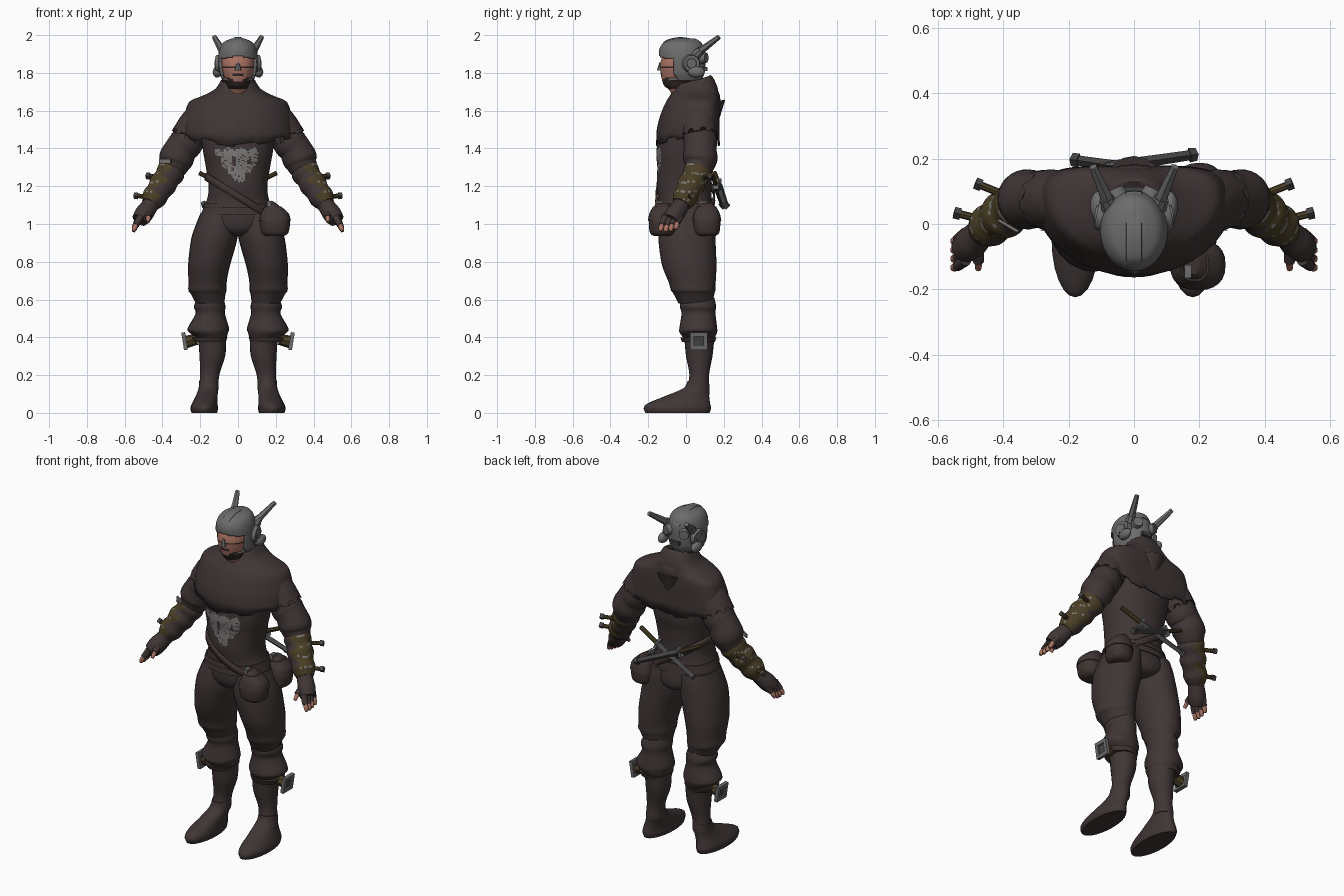
import bpy, bmesh, math, random
from mathutils import Vector, Matrix

random.seed(4)
if "Cube" in bpy.data.objects:
    bpy.data.objects.remove(bpy.data.objects["Cube"])


def material(name, *rgb):
    m = bpy.data.materials.new(name)
    m.use_nodes = True
    m.diffuse_color = (*rgb, 1)
    m.node_tree.nodes["Principled BSDF"].inputs["Base Color"].default_value = (*rgb, 1)
    return m


CLOTH = material("dark brown cloth", .051, .036, .036)
STEEL = material("helmet grey", .15, .15, .15)
OLIVE = material("olive leather", .07, .05, .019)
SKIN = material("skin", .40, .17, .125)
PAINT = material("worn pale paint", .19, .185, .18)
IRON = material("dark iron", .06, .06, .06)
BEARD = material("beard", .03, .02, .018)
POUCH = material("pouch leather", .05, .034, .03)


def finish(name, bm, mats, mirror=False, rule=None, thick=0):
    bmesh.ops.recalc_face_normals(bm, faces=bm.faces)
    if rule:
        gone = []
        for f in bm.faces:
            i = rule(f.calc_center_median(), f.normal)
            if i < 0:
                gone.append(f)
            else:
                f.material_index = i
        bmesh.ops.delete(bm, geom=gone, context='FACES')
    me = bpy.data.meshes.new(name)
    bm.to_mesh(me)
    bm.free()
    for m in mats:
        me.materials.append(m)
    me.shade_smooth()
    me.set_sharp_from_angle(angle=math.radians(40))
    ob = bpy.data.objects.new(name, me)
    bpy.context.collection.objects.link(ob)
    if thick:
        ob.modifiers.new("thickness", 'SOLIDIFY').thickness = thick
    if mirror:
        ob.modifiers.new("mirror", 'MIRROR').use_mirror_merge = False
    return ob


def spline(st, sub):
    """Smooth in-between stations through the given ones."""
    pts = [Vector(s) for s in st]
    out = []
    for i in range(len(pts) - 1):
        a, b, c, d = pts[max(i - 1, 0)], pts[i], pts[i + 1], pts[min(i + 2, len(pts) - 1)]
        for k in range(sub):
            t = k / sub
            out.append(b + (c - a) * (t / 2) + (a * 2 - b * 5 + c * 4 - d) * (t * t / 2)
                       + (b * 3 - a - c * 3 + d) * (t ** 3 / 2))
    return out + [pts[-1]]


def loft(name, st, mats, n=24, sub=4, p=2.0, follow=False, shape=None, caps=True, **kw):
    """Skin elliptical rings (x, y, z, rx, ry), level or square to the path."""
    bm, rings = bmesh.new(), []
    st = spline(st, sub)
    for i, s in enumerate(st):
        mid = Vector(s[:3])
        q = Matrix.Identity(3)
        if follow:
            way = Vector(st[min(i + 1, len(st) - 1)][:3]) - Vector(st[max(i - 1, 0)][:3])
            q = way.to_track_quat('Z', 'Y').to_matrix()
        ring = []
        for j in range(n):
            a = math.tau * j / n
            c, d = math.cos(a), math.sin(a)
            e = Vector((s[3] * math.copysign(abs(c) ** (2 / p), c),
                        s[4] * math.copysign(abs(d) ** (2 / p), d), 0))
            v = mid + q @ e
            ring.append(bm.verts.new(shape(v, a, i / (len(st) - 1)) if shape else v))
        rings.append(ring)
    for r, u in zip(rings, rings[1:]):
        for j in range(n):
            bm.faces.new((r[j], r[(j + 1) % n], u[(j + 1) % n], u[j]))
    if caps:
        bm.faces.new(rings[0])
        bm.faces.new(rings[-1])
    return finish(name, bm, mats, **kw)


def tube(name, st, mat, **kw):
    return loft(name, [(*s, s[3]) for s in st], [mat], follow=True, **kw)


def ball(name, loc, size, mat, **kw):
    bm = bmesh.new()
    bmesh.ops.create_uvsphere(bm, u_segments=20, v_segments=12, radius=1,
                              matrix=Matrix.Translation(loc) @ Matrix.Diagonal((*size, 1)))
    return finish(name, bm, [mat], **kw)


def box(name, loc, size, mat, turn=0, axis='Z', **kw):
    bm = bmesh.new()
    bmesh.ops.create_cube(bm, size=1, matrix=Matrix.Translation(loc) @ Matrix.Rotation(turn, 4, axis)
                          @ Matrix.Diagonal((*size, 1)))
    return finish(name, bm, [mat], **kw)


def rod(name, a, b, r1, r2, mat, sides=12, **kw):
    bm = bmesh.new()
    a, b = Vector(a), Vector(b)
    m = Matrix.Translation((a + b) / 2) @ (b - a).to_track_quat('Z', 'Y').to_matrix().to_4x4()
    bmesh.ops.create_cone(bm, cap_ends=True, segments=sides, radius1=r1, radius2=r2,
                          depth=(b - a).length, matrix=m)
    return finish(name, bm, [mat], **kw)


# Tunic with worn, blotchy pale paint on the chest
def chest_patch(c, n):
    wave = .008 * math.sin(c.x * 90) + .006 * math.sin(c.z * 150)
    band = -.12 < c.x < .105 and 1.362 + wave < c.z < 1.392 + wave
    blots = any(math.hypot((c.x - x) / w, (c.z - z) / h) < 1 + wave * 20 for x, z, w, h in (
        (-.06, 1.33, .035, .035), (.02, 1.335, .04, .04), (.045, 1.295, .03, .03),
        (-.015, 1.285, .035, .025), (.005, 1.25, .04, .025), (.085, 1.345, .018, .03)))
    return int(c.y < -.07 and (band or blots) and random.random() > .12)


loft("tunic", [(0, 0, 1.05, .195, .152), (0, 0, 1.09, .182, .148), (0, -.005, 1.13, .164, .142),
               (0, -.01, 1.2, .155, .145), (0, -.005, 1.3, .17, .147),
               (0, 0, 1.38, .184, .157), (0, .01, 1.5, .2, .15)],
     [CLOTH, PAINT], n=128, sub=14, p=2.2, rule=chest_patch)


# Shoulder mantle with a ragged stepped hem, and its raised collar
def drape(v, a, t):
    v = v.copy()
    v.y += .06 * (v.x / .3) ** 2
    if t == 0:
        v.z -= .05 * (1 - abs(math.cos(a))) + .016 * (int(a * 3) % 2)
    if t > .6:
        v.z += (t - .6) * .09 * math.sin(a)
    return v


def ragged_cap(v, a, t):
    return v + Vector((.012, 0, -.018)) * (int(a * 3) % 2) if t == 1 else v


loft("mantle", [(0, .01, 1.472, .3, .168), (0, .014, 1.53, .296, .163), (0, .025, 1.6, .278, .152),
                (0, .035, 1.65, .254, .139), (0, .043, 1.68, .185, .128), (0, .05, 1.715, .12, .116),
                (0, .046, 1.762, .086, .09), (0, .04, 1.742, .066, .07)],
     [CLOTH], n=96, p=2.3, shape=drape, caps=False, thick=.01)
tube("shoulder_capes", [(.17, .06, 1.59, .07), (.2, .065, 1.56, .084), (.228, .07, 1.52, .09),
                        (.255, .073, 1.47, .094)], CLOTH, n=60, shape=ragged_cap, mirror=True)
ball("hood_fold", (0, .1, 1.66), (.13, .082, .085), CLOTH)
rod("hood_point", (0, .12, 1.64), (0, .15, 1.5), .09, .01, CLOTH, sides=16)
rod("neck_opening", (0, -.035, 1.735), (0, -.085, 1.665), .03, .003, SKIN)

# Trousers, boots and feet
loft("trouser_seat", [(0, .015, .935, .05, .09), (0, .012, .955, .12, .13), (0, .006, 1.0, .19, .146),
                      (0, 0, 1.08, .184, .142)], [CLOTH], n=40)
loft("trouser_legs", [(.1, .01, 1.06, .097, .135), (.112, .008, 1.0, .11, .146),
                      (.126, .005, .92, .122, .151), (.15, .015, .8, .113, .146), (.158, .024, .74, .106, .136),
                      (.161, .033, .69, .101, .124), (.162, .038, .65, .101, .118), (.158, .042, .63, .092, .108),
                      (.148, .05, .58, .075, .09)], [CLOTH], mirror=True)
loft("boot_tops", [(.145, .06, .61, .066, .09), (.15, .063, .565, .084, .096), (.147, .066, .525, .078, .09),
                   (.157, .065, .45, .109, .1), (.155, .065, .425, .102, .099),
                   (.138, .07, .385, .076, .08), (.136, .07, .3, .068, .07), (.15, .07, .2, .051, .052),
                   (.156, .062, .12, .052, .062)], [CLOTH], mirror=True)
loft("feet", [(.178, -.045, 0, .068, .17), (.179, -.046, .025, .073, .178), (.176, -.038, .05, .068, .166),
              (.166, .005, .088, .058, .118), (.157, .055, .13, .052, .07), (.155, .065, .17, .05, .056)],
     [CLOTH], mirror=True)
loft("boot_straps", [(.15, .066, .375, .085, .087), (.152, .066, .4, .096, .096)], [POUCH], sub=1, mirror=True)
rod("knee_pegs", (.22, .066, .39), (.275, .068, .375), .03, .033, OLIVE, sides=8, mirror=True)
box("buckle_plate", (.278, .068, .378), (.012, .06, .06), IRON, turn=.15, axis='Y', mirror=True)
for k in (-1, 1):
    box("buckle_bar", (.283 + k * .006, .068, .38 + k * .036), (.02, .09, .021), STEEL, .15, 'Y', mirror=True)
    box("buckle_post", (.283, .068 + k * .035, .38), (.02, .021, .09), STEEL, .15, 'Y', mirror=True)

# Sleeves, gauntlets and hands
tube("sleeves", [(.19, .06, 1.56, .07), (.232, .07, 1.5, .082), (.275, .075, 1.43, .09), (.3, .075, 1.4, .086),
                 (.328, .075, 1.345, .092), (.342, .07, 1.31, .08), (.36, .06, 1.28, .068)], CLOTH, mirror=True)


# Olive plates on the outer side, scuffed, with cloth wraps inside
def gauntlet_paint(c, n):
    if n.x < -.1 + .3 * math.sin(c.z * 70):
        return 1
    return 2 if n.x > .3 and math.sin(c.z * 130) > .8 and random.random() > .5 else 0


loft("gauntlets", [(x, y, z, r, r) for x, y, z, r in
                   [(.338, .07, 1.3, .064), (.355, .06, 1.275, .076), (.378, .045, 1.24, .068),
                    (.398, .028, 1.21, .074), (.42, .01, 1.175, .063), (.443, -.006, 1.14, .066),
                    (.465, -.025, 1.105, .048)]], [OLIVE, CLOTH, PAINT], n=32, follow=True, mirror=True,
     rule=gauntlet_paint)
box("sleeve_mark", (-.385, -.005, 1.332), (.07, .009, .022), PAINT, turn=-.53)
tube("glove_palms", [(.455, -.02, 1.115, .044), (.475, -.035, 1.085, .046), (.5, -.06, 1.05, .05),
                     (.522, -.08, 1.02, .042)], CLOTH, mirror=True)
for i in range(4):
    y = -.125 + i * .027
    tip = 1.0 - .02 * math.sin(1 + i * .6)
    rod("glove_finger", (.515, y + .015, 1.04), (.54, y - .004, tip + .012), .019, .016, CLOTH, mirror=True)
    tube("fingertip", [(.538, y - .002, tip + .015, .013), (.549, y - .008, tip - .008, .013),
                       (.553, y - .011, tip - .022, .007)], SKIN, n=10, mirror=True)
rod("glove_thumb", (.48, -.06, 1.07), (.475, -.115, 1.035), .022, .017, CLOTH, mirror=True)
rod("thumb_tip", (.475, -.113, 1.036), (.476, -.138, 1.01), .013, .009, SKIN, mirror=True)
for a, b in (((.41, .095, 1.25), (.485, .125, 1.255)), ((.47, .015, 1.145), (.55, .035, 1.15))):
    a, b = Vector(a), Vector(b)
    rod("gauntlet_peg", a, b, .012, .012, OLIVE, sides=8, mirror=True)
    rod("peg_cap", a.lerp(b, .75), b, .018, .018, IRON, sides=4, mirror=True)


# Head with beard and moustache, under an open-faced helmet
def face_paint(c, n):
    lip = abs(c.x) < .03 and 1.786 < c.z < 1.795
    line = 1.823 < c.z < 1.831
    jaw = 1.715 < c.z < 1.763 + .2 * abs(c.x) and not (abs(c.x) < .025 and c.z > 1.75)
    return int(c.y < .02 and (jaw or lip or line))


loft("head", [(0, .0, 1.66, .055, .06), (0, -.02, 1.71, .05, .07), (0, -.045, 1.735, .056, .072),
              (0, -.043, 1.79, .077, .09), (0, -.036, 1.85, .088, .1), (0, -.02, 1.92, .08, .09),
              (0, -.02, 1.95, .05, .06)], [SKIN, BEARD], n=48, sub=8, rule=face_paint)
loft("helmet", [(0, -.02, 1.76, .083, .1), (0, -.02, 1.8, .098, .118), (0, -.02, 1.87, .104, .123),
                (0, -.022, 1.925, .097, .119), (0, -.018, 1.962, .076, .098), (0, -.01, 1.982, .035, .058)],
     [STEEL], n=64, sub=10, thick=.012,
     rule=lambda c, n: -1 if c.y < -.068 + max(0, 1.8 - c.z) * .7 and c.z < 1.892 - abs(c.x) * .2 else 0)
loft("helmet_crest", [(0, -.135, 1.915, .024, .006), (0, -.118, 1.95, .024, .008), (0, -.09, 1.972, .024, .007),
                      (0, -.02, 1.982, .024, .007), (0, .06, 1.962, .024, .007), (0, .095, 1.92, .024, .006)],
     [STEEL], follow=True, p=4)
rod("nose_guard", (0, -.132, 1.855), (0, -.136, 1.812), .009, .018, STEEL, sides=8)
rod("ear_discs", (.09, .025, 1.85), (.114, .03, 1.85), .05, .043, STEEL, sides=20, mirror=True)
rod("ear_hubs", (.108, .028, 1.85), (.12, .03, 1.85), .03, .025, STEEL, mirror=True)
ball("cheek_pods", (.11, .055, 1.805), (.024, .045, .03), STEEL, mirror=True)
rod("rear_discs", (.045, .075, 1.88), (.06, .108, 1.88), .034, .027, STEEL, sides=16, mirror=True)
box("rear_handle", (0, .104, 1.82), (.06, .018, .02), IRON)
rod("horn_sockets", (.068, .04, 1.885), (.085, .08, 1.92), .03, .022, STEEL, sides=8, mirror=True)
rod("horns", (.075, .06, 1.903), (.125, .175, 1.99), .022, .013, STEEL, sides=6, mirror=True)


# Belt, slanted sling and pouches
def slant(v, a, t):
    return v + Vector((0, 0, -.6 * v.x))


loft("belt", [(0, -.002, 1.085, .187, .155), (0, -.002, 1.112, .178, .151)], [POUCH], n=48, sub=1, p=2.2)
loft("sling", [(0, -.004, 1.125, .178, .159), (0, -.004, 1.168, .172, .157)], [POUCH], n=48, sub=1,
     p=2.2, shape=slant, caps=False, thick=.008)
for name, x, y, w in (("front_pouch", .195, -.125, .08), ("side_pouch", .2, .11, .07)):
    loft(name, [(x, y, .936, w * .6, .045), (x, y, .955, w * .9, .066), (x, y, 1.01, w, .072),
                (x, y, 1.055, w * .85, .064), (x - .01, y, 1.09, w * .5, .045), (x - .02, y, 1.11, w * .3, .03)],
         [POUCH], p=2.4)
    loft(name + "_flap", [(x, y, 1.015, w * 1.06, .077), (x, y, 1.055, w * .92, .069),
                          (x - .01, y, 1.092, w * .55, .05)], [CLOTH], p=2.4)
    box(name + "_clasp", (x - .03, y - .02, 1.105), (.022, .04, .035), STEEL)

# Two crossed daggers on the lower back
for s in (-1, 1):
    y = .165 - .008 * s
    hilt, guard, tip = (Vector((.205 * s, y - .02, 1.27)), Vector((.08 * s, y, 1.21)),
                        Vector((-.19 * s, y + .04, 1.095)))
    rod("dagger_hilt", hilt, guard, .012, .013, OLIVE, sides=8)
    rod("dagger_sheath", guard, tip, .019, .015, IRON, sides=4)
    rod("sheath_tip", guard.lerp(tip, .92), tip, .022, .02, IRON, sides=4)
    box("dagger_guard", guard, (.016, .03, .06), STEEL, turn=-.45 * s, axis='Y')
